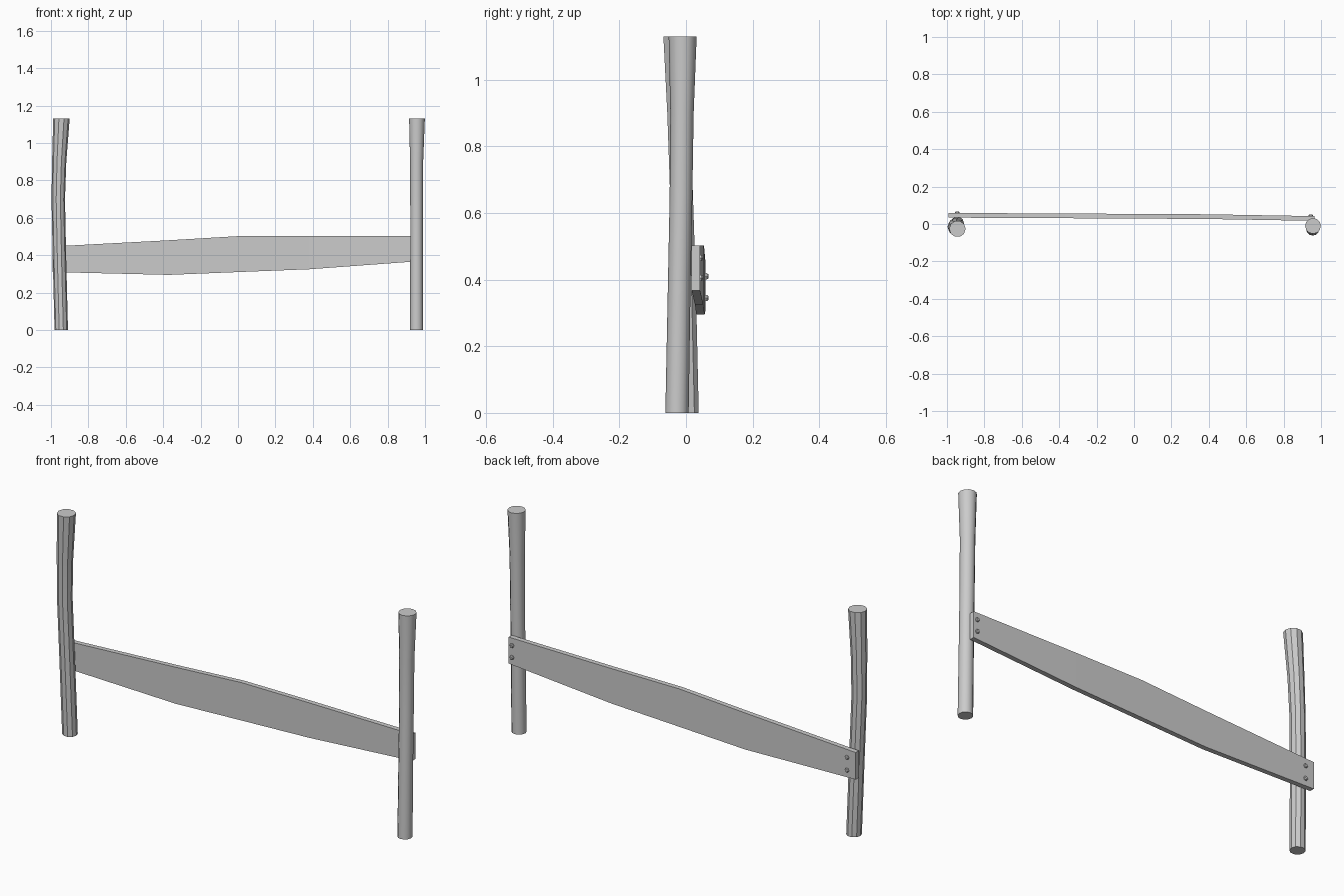
import bpy, bmesh, math
from mathutils import Vector

cube = bpy.data.objects.get("Cube")
if cube:
    bpy.data.objects.remove(cube)

grey = bpy.data.materials.new("plain grey")
grey.use_nodes = True
colour = (0.6, 0.6, 0.6, 1)
grey.diffuse_color = colour
grey.node_tree.nodes["Principled BSDF"].inputs["Base Color"].default_value = colour


def finish(name, bm, smooth=None):
    bmesh.ops.recalc_face_normals(bm, faces=bm.faces)
    mesh = bpy.data.meshes.new(name)
    bm.to_mesh(mesh)
    bm.free()
    mesh.materials.append(grey)
    obj = bpy.data.objects.new(name, mesh)
    bpy.context.collection.objects.link(obj)
    if smooth:
        bpy.ops.object.select_all(action='DESELECT')
        obj.select_set(True)
        bpy.context.view_layer.objects.active = obj
        bpy.ops.object.shade_smooth_by_angle(angle=math.radians(smooth))


def loft(bm, rings):
    """Skin a list of equal point rings and cap both ends."""
    rows = [[bm.verts.new(p) for p in ring] for ring in rings]
    n = len(rows[0])
    for a, b in zip(rows, rows[1:]):
        for i in range(n):
            j = (i + 1) % n
            bm.faces.new((a[i], a[j], b[j], b[i]))
    bm.faces.new(rows[0][::-1])
    bm.faces.new(rows[-1])


def post(name, path, sides, smooth):
    """Rough round post; path rows are x, y, z, radius."""
    bm = bmesh.new()
    turns = [2 * math.pi * i / sides for i in range(sides)]
    loft(bm, [[(x + r * math.cos(t), y + r * math.sin(t), z) for t in turns]
              for x, y, z, r in path])
    finish(name, bm, smooth)


# Crooked and straight posts
post("right_post", [(-0.945, 0.004, 0, 0.036), (-0.955, -0.005, 0.4, 0.036),
                    (-0.961, -0.015, 0.7, 0.036), (-0.956, -0.02, 0.9, 0.038),
                    (-0.944, -0.026, 1.13, 0.044)], 10, 34)
post("left_post", [(0.955, -0.027, 0, 0.035), (0.955, -0.02, 0.4, 0.034),
                   (0.955, -0.015, 0.65, 0.034), (0.955, -0.012, 0.9, 0.035),
                   (0.957, -0.01, 1.13, 0.042)], 12, 40)

# Bowed plank: x, front y, bottom z, top z
bm = bmesh.new()
sections = [(-0.993, 0.034, 0.31, 0.447), (-0.37, 0.031, 0.295, 0.48),
            (0, 0.029, 0.31, 0.502), (0.38, 0.027, 0.325, 0.502),
            (0.965, 0.017, 0.368, 0.502)]
thick = 0.025
loft(bm, [[(x, y, lo), (x, y + thick, lo), (x, y + thick, hi), (x, y, hi)]
          for x, y, lo, hi in sections])
finish("plank", bm)

# Bolt heads on the back of the plank
for side, x, y, heights in (("right", -0.945, 0.058, (0.345, 0.41)),
                            ("left", 0.945, 0.042, (0.405, 0.465))):
    for label, z in zip(("lower", "upper"), heights):
        bm = bmesh.new()
        rings = []
        for depth, r in ((-0.01, 0.011), (0.005, 0.011), (0.009, 0.007)):
            rings.append([(x + r * math.cos(i * math.pi / 3), y + depth,
                           z + r * math.sin(i * math.pi / 3)) for i in range(6)])
        loft(bm, rings)
        finish(f"{side}_{label}_bolt", bm)
